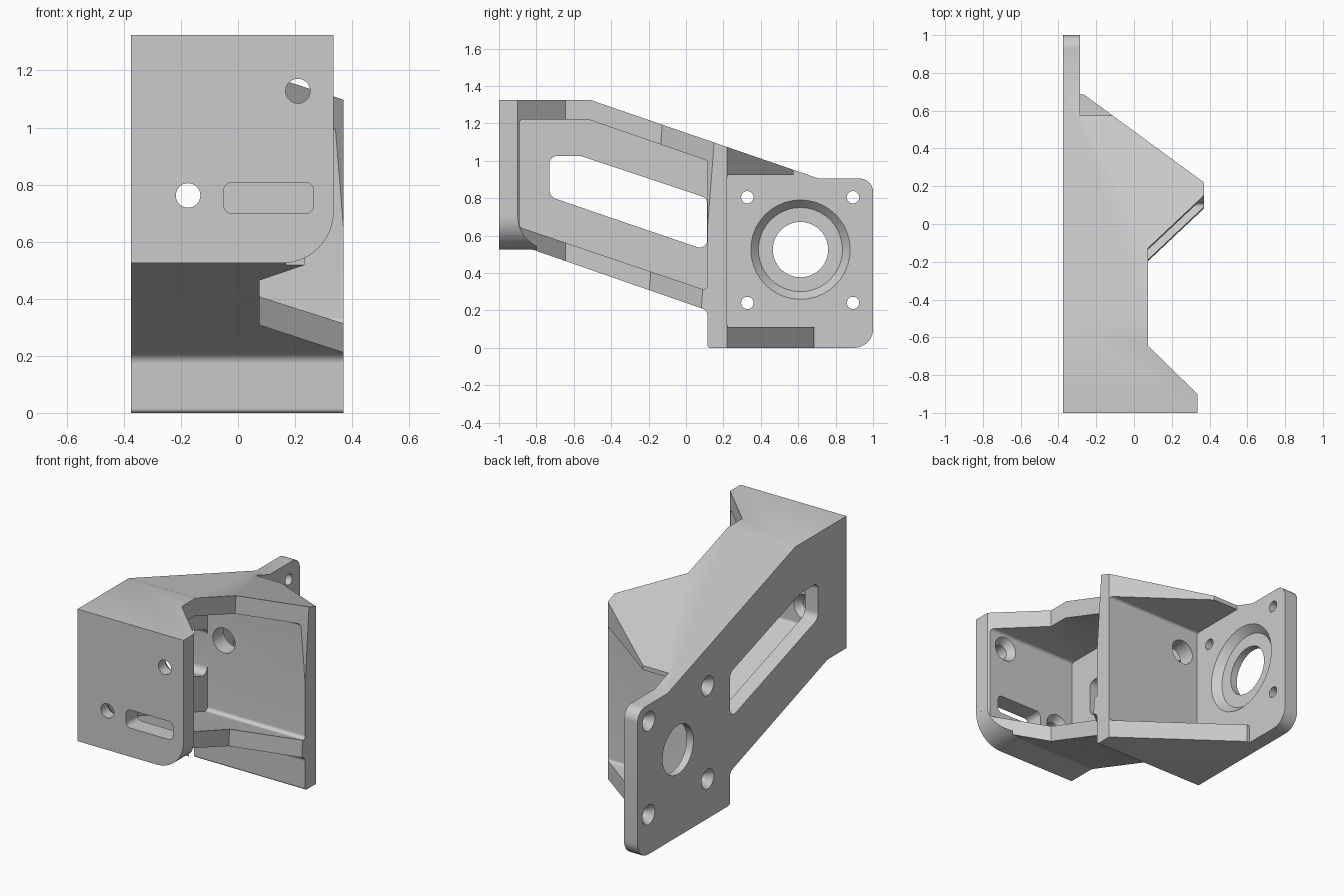
import bpy, bmesh
from math import cos, sin, pi, radians
from mathutils import Vector

cube = bpy.data.objects.get("Cube")
if cube:
    bpy.data.objects.remove(cube, do_unlink=True)

grey = bpy.data.materials.new("cast grey")
grey.use_nodes = True
grey.diffuse_color = (0.6, 0.6, 0.6, 1)
grey.node_tree.nodes["Principled BSDF"].inputs["Base Color"].default_value = (0.6, 0.6, 0.6, 1)

# (u, v, depth) to (x, y, z) for each extrusion axis
PLACE = {"X": lambda u, v, d: (d, u, v),
         "Y": lambda u, v, d: (u, d, v),
         "Z": lambda u, v, d: (u, v, d)}


def rounded(points, steps=8):
    """Round each (u, v, radius) corner; a missing radius stays sharp."""
    out = []
    for i, p in enumerate(points):
        corner = Vector(p[:2])
        if len(p) < 3:
            out.append(tuple(corner))
            continue
        a = (Vector(points[i - 1][:2]) - corner).normalized()
        b = (Vector(points[(i + 1) % len(points)][:2]) - corner).normalized()
        half = a.angle(b) / 2
        centre = corner + (a + b).normalized() * p[2] / sin(half)
        reach = p[2] * cos(half) / sin(half)
        start = corner + a * reach - centre
        end = corner + b * reach - centre
        for s in range(steps + 1):
            spoke = start.lerp(end, s / steps).normalized()
            out.append(tuple(centre + spoke * p[2]))
    return out


def loft(name, axis, first, second, d0, d1):
    """Solid between two matching outlines at two depths."""
    bm = bmesh.new()
    low = [bm.verts.new(PLACE[axis](u, v, d0)) for u, v in first]
    high = [bm.verts.new(PLACE[axis](u, v, d1)) for u, v in second]
    bm.faces.new(low)
    bm.faces.new(high)
    for i in range(len(low)):
        j = (i + 1) % len(low)
        bm.faces.new((low[i], low[j], high[j], high[i]))
    bmesh.ops.recalc_face_normals(bm, faces=bm.faces)
    mesh = bpy.data.meshes.new(name)
    bm.to_mesh(mesh)
    bm.free()
    mesh.materials.append(grey)
    obj = bpy.data.objects.new(name, mesh)
    bpy.context.collection.objects.link(obj)
    return obj


def prism(name, axis, points, d0, d1):
    outline = rounded(points)
    return loft(name, axis, outline, outline, d0, d1)


def circle(u, v, r, n=40):
    return [(u + r * cos(2 * pi * i / n), v + r * sin(2 * pi * i / n)) for i in range(n)]


def cone(name, axis, u, v, r0, r1, d0, d1):
    return loft(name, axis, circle(u, v, r0), circle(u, v, r1), d0, d1)


def combine(target, tool, operation="DIFFERENCE"):
    mod = target.modifiers.new(tool.name, "BOOLEAN")
    mod.operation = operation
    mod.solver = "EXACT"
    mod.object = tool
    bpy.context.view_layer.objects.active = target
    bpy.ops.object.modifier_apply(modifier=mod.name)
    bpy.data.objects.remove(tool, do_unlink=True)


# Side outline, extruded across the full width
bracket = prism("bracket", "X", [
    (-1, 0.525), (-0.82, 0.525, 0.06), (0.115, 0.2, 0.04), (0.115, 0, 0.015),
    (1, 0, 0.1), (1, 0.905, 0.07), (0.71, 0.905), (-0.51, 1.325), (-1, 1.325)],
    -0.375, 0.5)


# Plan outline, leaning slightly along the rear flare of the flanges
def plan(z):
    lean = 0.078 * z
    return [(-0.5, -1.1), (0.335, -1.1), (0.335, -0.9), (0.075, -0.645),
            (0.075, lean - 0.22), (0.37, lean + 0.065), (0.37, 0.22),
            (-0.27, 0.689), (-0.27, 1.1), (-0.5, 1.1)]


combine(bracket, loft("plan", "Z", plan(-0.1), plan(1.4), -0.1, 1.4), "INTERSECT")

# Arm pocket, and mount pocket behind the cross wall
combine(bracket, prism("arm_pocket", "X", [
    (-0.89, 0.645, 0.02), (0.115, 0.305, 0.02), (0.115, 1.0, 0.02),
    (-0.52, 1.22), (-0.89, 1.22, 0.02)], -0.285, 0.6))
combine(bracket, prism("mount_pocket", "X", [
    (0.22, 0.11, 0.015), (0.685, 0.11), (0.685, -0.1), (1.1, -0.1), (1.1, 1.3),
    (0.575, 1.3), (0.575, 0.925), (0.22, 0.925, 0.015)], -0.285, 0.6))

# Large rounded lower corner of the front plate
arc = [(0.155 + 0.18 * cos(radians(a)), 0.705 + 0.18 * sin(radians(a))) for a in range(-86, 1, 5)]
combine(bracket, prism("corner_cut", "Y",
                       arc + [(0.5, 0.705), (0.5, 0.515), (arc[0][0], 0.515)], -1.1, -0.8))

# Slots in the side plate and the front plate
combine(bracket, prism("side_slot", "X", [
    (-0.73, 0.808, 0.05), (0.113, 0.52, 0.04), (0.113, 0.8, 0.04),
    (-0.56, 1.025, 0.04), (-0.73, 1.025, 0.04)], -0.5, -0.2))
combine(bracket, prism("front_slot", "Y", [
    (-0.05, 0.698, 0.03), (0.265, 0.698, 0.03), (0.265, 0.808, 0.03), (-0.05, 0.808, 0.03)],
    -1.1, -0.8))

# Front plate holes, countersunk on the inside
for x, z in ((0.21, 1.128), (-0.175, 0.762)):
    combine(bracket, cone("front_hole", "Y", x, z, 0.043, 0.043, -1.1, -0.8))
    combine(bracket, cone("front_sink", "Y", x, z, 0.035, 0.083, -0.943, -0.88))

# Access hole through the cross wall
combine(bracket, cone("wall_hole", "Y", -0.175, 0.762, 0.075, 0.075, 0.05, 0.3))

# Bearing seat and its through hole
combine(bracket, cone("bearing_seat", "X", 0.612, 0.525, 0.225, 0.272, -0.33, -0.278))
combine(bracket, cone("bearing_hole", "X", 0.612, 0.525, 0.148, 0.148, -0.5, -0.2))

# Four mount holes, countersunk on the outer face
for y in (0.328, 0.893):
    for z in (0.24, 0.805):
        combine(bracket, cone("mount_hole", "X", y, z, 0.033, 0.033, -0.5, -0.2))
        combine(bracket, cone("mount_sink", "X", y, z, 0.066, 0.028, -0.385, -0.328))

# Smooth the round surfaces and keep the casting edges sharp
bpy.ops.object.select_all(action="DESELECT")
bracket.select_set(True)
bpy.context.view_layer.objects.active = bracket
bpy.ops.object.shade_smooth_by_angle(angle=radians(30))
